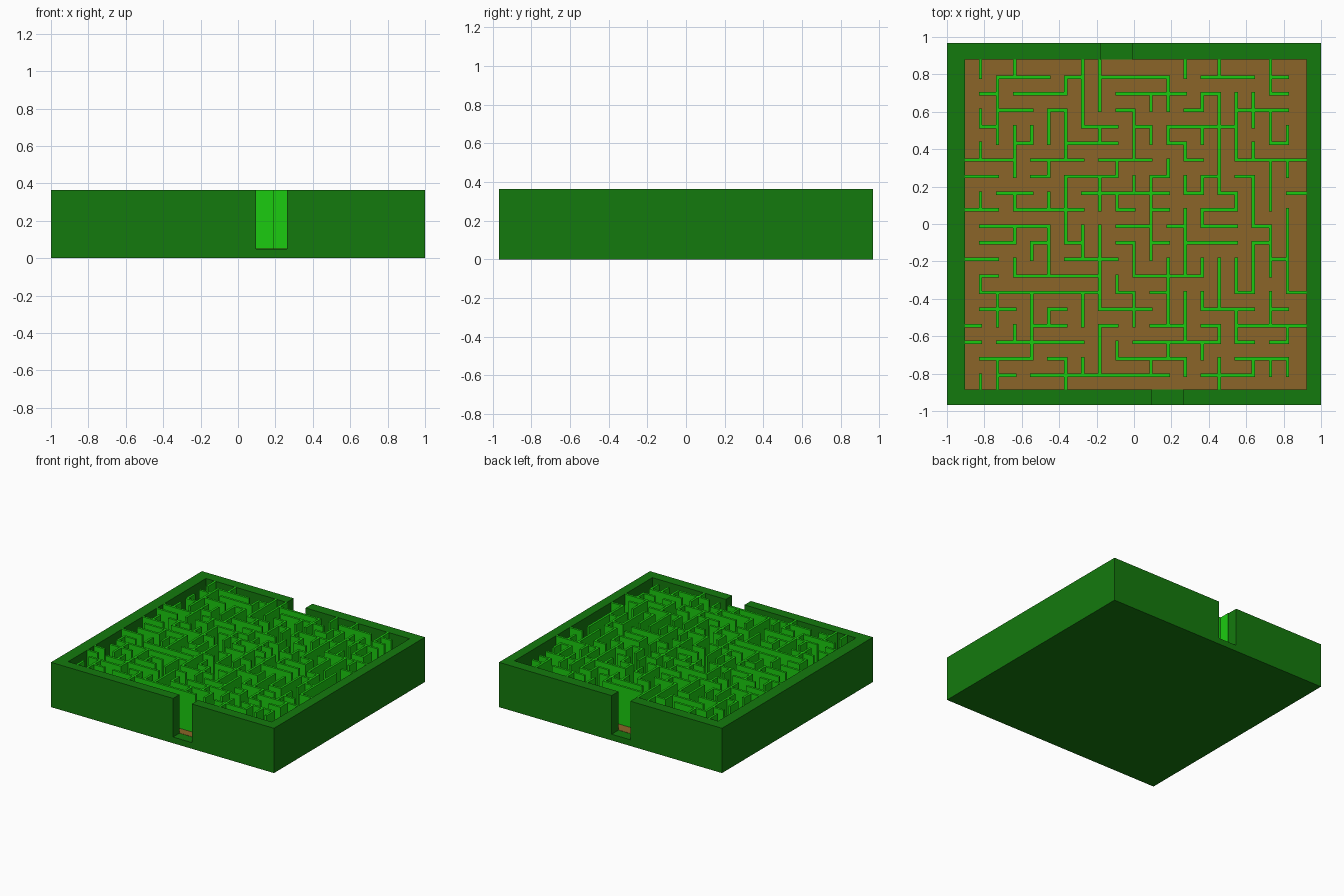
import bpy, bmesh, random
from mathutils import Matrix, Vector

if "Cube" in bpy.data.objects:
    bpy.data.objects.remove(bpy.data.objects["Cube"])

N = 20                                            # maze cells per side
FLOOR, TOP, HALF = 0.05, 0.363, 0.009
X0, X1, Y0, Y1 = -0.904, 0.922, -0.885, 0.88      # inside of the frame

# The long walls of the maze: (grid line, start, end)
MAIN_CROSS = [
    (1, 2, 5), (1, 9, 12), (2, 9, 13), (3, 16, 19), (4, 7, 9), (4, 13, 16),
    (5, 7, 9), (6, 5, 7), (6, 8, 10), (6, 16, 20), (7, 0, 2), (7, 6, 9),
    (8, 7, 12), (9, 0, 2), (9, 3, 7), (12, 0, 2), (12, 6, 8), (13, 5, 8),
    (13, 10, 13), (14, 1, 5), (15, 14, 17), (16, 16, 19), (17, 12, 15),
    (18, 1, 4), (18, 9, 13), (18, 16, 19), (19, 4, 12), (19, 14, 17)]
MAIN_ALONG = [
    (2, 1, 5), (4, 15, 18), (6, 3, 6), (7, 1, 4), (8, 0, 3), (8, 11, 14),
    (8, 16, 19), (10, 4, 6), (10, 11, 13), (11, 7, 11), (12, 12, 16),
    (13, 9, 13), (13, 14, 17), (15, 3, 7), (16, 2, 6), (17, 7, 10),
    (17, 11, 14), (18, 6, 9), (18, 10, 13), (19, 11, 14)]


def material(name, rgb):
    m = bpy.data.materials.new(name)
    m.diffuse_color = (*rgb, 1)
    m.use_nodes = True
    m.node_tree.nodes["Principled BSDF"].inputs["Base Color"].default_value = m.diffuse_color
    return m


def make_object(name, boxes, mat=None):
    bm = bmesh.new()
    for lo, hi in boxes:
        lo, hi = Vector(lo), Vector(hi)
        place = Matrix.Translation((lo + hi) / 2) @ Matrix.Diagonal((*(hi - lo), 1))
        bmesh.ops.create_cube(bm, size=1, matrix=place)
    mesh = bpy.data.meshes.new(name)
    bm.to_mesh(mesh)
    bm.free()
    ob = bpy.data.objects.new(name, mesh)
    bpy.context.collection.objects.link(ob)
    if mat:
        mesh.materials.append(mat)
    return ob


def grid_x(i):
    return -0.912 + 0.0912 * i


def grid_y(j):
    return 0.874 - 0.0886 * j


def ends(kind, line, k):
    """Grid corners joined by a unit wall; all rim corners count as one."""
    pts = [(k, line), (k + 1, line)] if kind == "cross" else [(line, k), (line, k + 1)]
    return [p if 0 < p[0] < N and 0 < p[1] < N else "rim" for p in pts]


def maze_walls(seed):
    """Main walls first, then short walls until every corner hangs together."""
    parent, walls = {}, {"cross": set(), "along": set()}

    def root(p):
        while parent.get(p, p) != p:
            p = parent[p]
        return p

    def join(kind, line, k):
        a, b = (root(p) for p in ends(kind, line, k))
        parent[a] = b
        return a != b

    for kind, runs in (("cross", MAIN_CROSS), ("along", MAIN_ALONG)):
        for line, start, end in runs:
            for k in range(start, end):
                join(kind, line, k)
                walls[kind].add((line, k))
    spare = [(kind, line, k) for kind in walls for line in range(1, N)
             for k in range(N) if (line, k) not in walls[kind]]
    random.Random(seed).shuffle(spare)
    for kind, line, k in spare:
        if join(kind, line, k):
            walls[kind].add((line, k))
    return walls


def merged(cells):
    """Join neighbouring unit walls into straight runs."""
    for line, k in sorted(cells):
        if (line, k - 1) not in cells:
            end = k + 1
            while (line, end) in cells:
                end += 1
            yield line, k, end


hedge = material("hedge_dark", (0.007, 0.195, 0.004))
leaf = material("hedge_bright", (0.011, 0.6, 0.005))
earth = material("earth", (0.26, 0.13, 0.021))

# Outer frame: solid block with a pocket, an entrance and an exit cut out
frame = make_object("outer_frame", [((-1, -0.967, 0), (1, 0.967, TOP))], hedge)
cuts = {
    "pocket_cutter": ((X0, Y0, FLOOR), (X1, Y1, 0.5)),
    "entrance_cutter": ((0.095, -1.1, FLOOR), (0.263, -0.8, 0.5)),
    "exit_cutter": ((-0.178, 0.8, FLOOR), (-0.01, 1.1, 0.5)),
}
for name, box in cuts.items():
    cutter = make_object(name, [box])
    cutter.hide_render = True
    mod = frame.modifiers.new(name, "BOOLEAN")
    mod.operation = "DIFFERENCE"
    mod.solver = "EXACT"
    mod.object = cutter

# Earth floor
make_object("maze_floor", [((X0, Y0, FLOOR - 0.01), (X1, Y1, FLOOR + 0.002))], earth)

# Maze walls across x and along y
walls = maze_walls(7)
cross = [((max(X0, grid_x(a) - HALF), grid_y(j) - HALF, FLOOR),
          (X1 if b == N else grid_x(b) + HALF, grid_y(j) + HALF, TOP))
         for j, a, b in merged(walls["cross"])]
along = [((grid_x(i) - HALF, max(Y0, grid_y(b) - HALF), FLOOR),
          (grid_x(i) + HALF, Y1 if a == 0 else grid_y(a) + HALF, TOP))
         for i, a, b in merged(walls["along"])]
make_object("cross_walls", cross, leaf)
make_object("lengthwise_walls", along, leaf)
